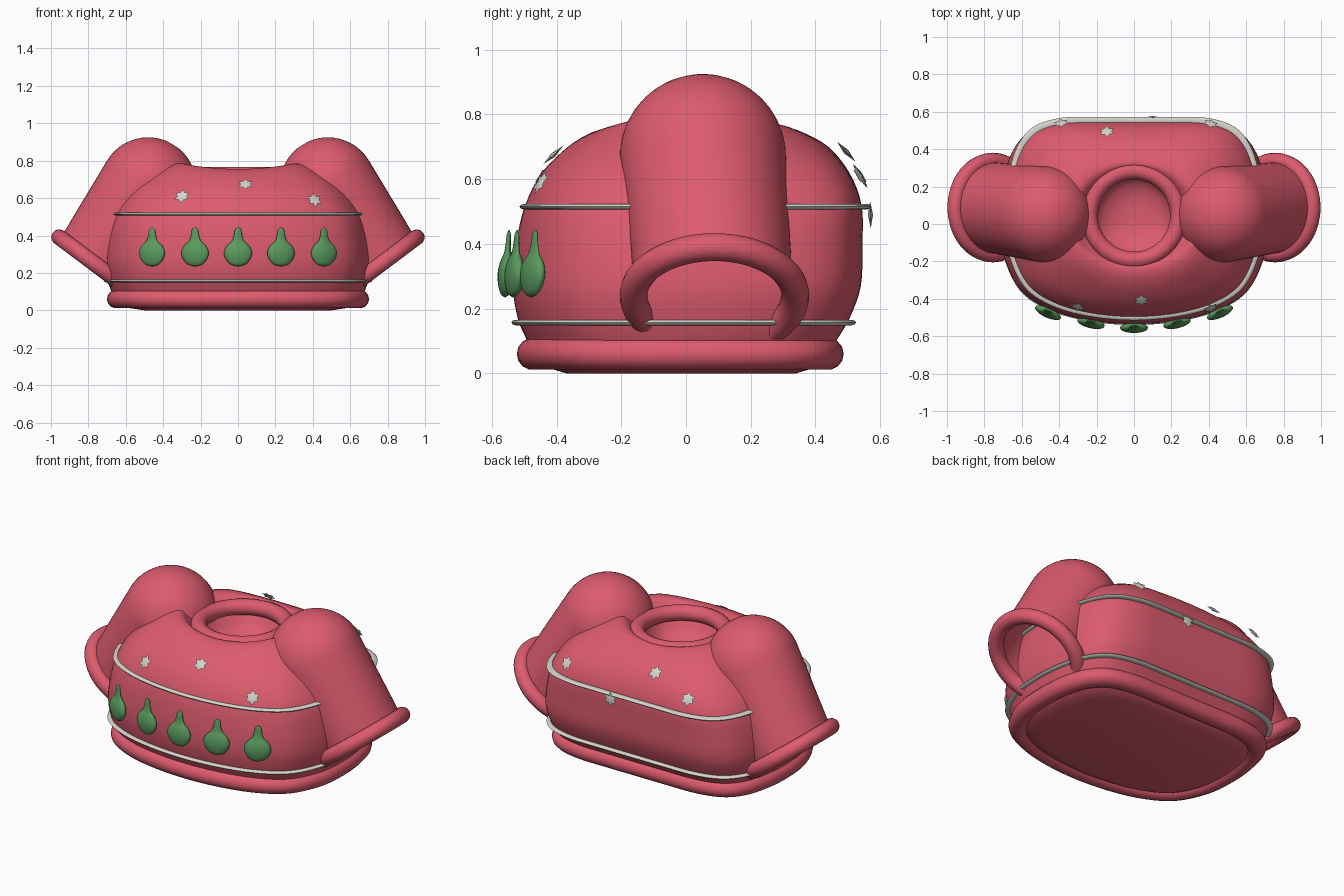
import bpy, bmesh, math
from mathutils import Vector, Matrix

if "Cube" in bpy.data.objects:
    bpy.data.objects.remove(bpy.data.objects["Cube"])


def material(name, rgb):
    m = bpy.data.materials.new(name)
    m.diffuse_color = (*rgb, 1)
    m.use_nodes = True
    m.node_tree.nodes["Principled BSDF"].inputs["Base Color"].default_value = m.diffuse_color
    return m


RED = material("knit red", (0.72, 0.105, 0.155))
GREEN = material("bulb green", (0.10, 0.32, 0.11))
SILVER = material("silver trim", (0.66, 0.66, 0.60))


def make(name, bm, mat, angle=40):
    bmesh.ops.recalc_face_normals(bm, faces=bm.faces)
    me = bpy.data.meshes.new(name)
    bm.to_mesh(me)
    bm.free()
    me.materials.append(mat)
    ob = bpy.data.objects.new(name, me)
    bpy.context.collection.objects.link(ob)
    bpy.ops.object.select_all(action='DESELECT')
    ob.select_set(True)
    bpy.context.view_layer.objects.active = ob
    bpy.ops.object.shade_smooth_by_angle(angle=math.radians(angle))
    return ob


def loft(name, rings, mat, caps=False, loop=False):
    """Skin a list of closed rings with equal point counts."""
    bm = bmesh.new()
    vs = [[bm.verts.new(p) for p in r] for r in rings]
    pairs = list(zip(vs, vs[1:])) + ([(vs[-1], vs[0])] if loop else [])
    for a, b in pairs:
        for i in range(len(a)):
            j = (i + 1) % len(a)
            bm.faces.new((a[i], a[j], b[j], b[i]))
    if caps:
        bm.faces.new(vs[0])
        bm.faces.new(vs[-1])
    return make(name, bm, mat)


def catmull(pts, steps, closed):
    n, out = len(pts), []
    for i in range(n if closed else n - 1):
        p = [Vector(pts[k % n] if closed else pts[min(max(k, 0), n - 1)])
             for k in (i - 1, i, i + 1, i + 2)]
        for s in range(steps):
            t = s / steps
            out.append(0.5 * (2 * p[1] + (p[2] - p[0]) * t
                       + (2 * p[0] - 5 * p[1] + 4 * p[2] - p[3]) * t * t
                       + (3 * p[1] - p[0] - 3 * p[2] + p[3]) * t ** 3))
    if not closed:
        out.append(Vector(pts[-1]))
    return out


# plan outline: flat back, rounded corners, bowed front (normalised)
half = [(0.28, 1), (0.57, 0.99), (0.79, 0.90), (0.92, 0.69), (0.985, 0.36), (1, 0),
        (0.97, -0.33), (0.85, -0.66), (0.64, -0.85), (0.35, -0.96)]
OUTLINE = catmull([(0, 1)] + half + [(0, -1)] + [(-x, y) for x, y in reversed(half)], 5, True)


def section(z, w, yf, yb, rnd=0.0, lift=0.0):
    ring = []
    for p in OUTLINE:
        q = p.lerp(p.normalized(), rnd)
        x = q.x * w
        ring.append((x, q.y * (yb if q.y > 0 else -yf), z + lift * min(1, abs(x) / 0.3) ** 2))
    return ring


# torso: z, half width, front, back, roundness, side lift
profile = [(0.11, 0.68, -0.495, 0.47, 0, 0), (0.17, 0.70, -0.52, 0.505, 0, 0),
           (0.27, 0.715, -0.535, 0.54, 0, 0), (0.40, 0.70, -0.525, 0.545, 0, 0),
           (0.52, 0.665, -0.497, 0.542, 0, 0), (0.62, 0.60, -0.445, 0.505, 0.1, 0),
           (0.70, 0.52, -0.365, 0.44, 0.3, 0), (0.745, 0.42, -0.29, 0.36, 0.6, 0.02),
           (0.755, 0.34, -0.235, 0.32, 0.9, 0.03), (0.735, 0.29, -0.21, 0.295, 1, 0.01)]
rings = [section(0, 0.50, -0.37, 0.34), section(0.012, 0.58, -0.41, 0.38),
         section(0.05, 0.65, -0.47, 0.44)]
rings += [section(*p) for p in catmull(profile, 4, False)]
# shallow bowl inside the neck
for z, r in ((0.70, 0.22), (0.65, 0.205), (0.61, 0.16), (0.59, 0.09), (0.585, 0.03)):
    rings.append(section(z, r, 0.045 - r, 0.045 + r, 1))
torso = loft("torso", rings, RED, caps=True)


def band(name, z, w, yf, yb, rh, rv, mat, n=14):
    """Horizontal tube following the plan outline."""
    rs = []
    for k in range(n):
        a = 2 * math.pi * k / n
        d = rh * math.cos(a)
        rs.append(section(z + rv * math.sin(a), w + d, yf - d, yb + d))
    return loft(name, rs, mat, loop=True)


band("bottom_hem", 0.06, 0.65, -0.473, 0.437, 0.05, 0.05, RED)
band("lower_trim", 0.157, 0.697, -0.52, 0.505, 0.02, 0.009, SILVER, 10)
band("upper_trim", 0.515, 0.668, -0.495, 0.553, 0.02, 0.009, SILVER, 10)


def circle(c, u, v, r, n=48):
    return [c + r * (math.cos(2 * math.pi * i / n) * u + math.sin(2 * math.pi * i / n) * v)
            for i in range(n)]


def torus(name, c, u, v, R, r, mat, n=14):
    w = u.cross(v)
    rs = [circle(c + w * r * math.sin(2 * math.pi * k / n), u, v,
                 R + r * math.cos(2 * math.pi * k / n), 64) for k in range(n)]
    return loft(name, rs, mat, loop=True)


X, Y, Z = Vector((1, 0, 0)), Vector((0, 1, 0)), Vector((0, 0, 1))
torus("neck_rim", Vector((0, 0.045, 0.722)), X, Y, 0.238, 0.045, RED)

# sleeves: domed shoulder, tapered arm, open end and rolled cuff
for side, label in ((1, "right"), (-1, "left")):
    S = Vector((side * 0.48, 0.052, 0.668))
    C = Vector((side * 0.755, 0.088, 0.24))
    d = Vector((side * 0.52, 0, -0.855)).normalized()
    u0 = Vector((side * 0.855, 0, 0.52)).normalized()
    u1 = Vector((side * 0.8, 0, 0.6))
    R0 = 0.257
    rs = []
    for k in range(1, 13):
        a = math.pi / 2 * k / 12
        rs.append(circle(S - d * R0 * math.cos(a), u0, Y, R0 * math.sin(a)))
    arm = [(t, u0.lerp(u1, t).normalized(), R0 + (0.243 - R0) * t) for t in (0.25, 0.5, 0.75, 1)]
    rs += [circle(S.lerp(C, t), u, Y, r) for t, u, r in arm]
    rs += [circle(S.lerp(C, t), u, Y, r - 0.025) for t, u, r in reversed(arm)]
    loft(label + "_sleeve", rs, RED, caps=True)
    torus(label + "_cuff", C, u1, Y, 0.25, 0.043, RED)

# hanging bulbs along the front
bulb = [(0.004, 0.235), (0.042, 0.247), (0.068, 0.278), (0.075, 0.312), (0.06, 0.345),
        (0.033, 0.37), (0.022, 0.40), (0.017, 0.43), (0.003, 0.443)]
bulb = catmull(bulb, 3, False)
for i, (x, y, turn) in enumerate(((-0.46, -0.472, -24), (-0.23, -0.528, -13), (0, -0.553, 0),
                                  (0.23, -0.528, 13), (0.46, -0.472, 24))):
    a = math.radians(turn)
    u, v = Vector((math.cos(a), math.sin(a), 0)), Vector((-math.sin(a), math.cos(a), 0))
    rs = [circle(Vector((x, y + (0.34 - z) * -0.06, z)), u, v * 0.36, r, 24) for r, z in bulb]
    loft(f"bulb_{i + 1}", rs, GREEN, caps=True)

# six-pointed stars lying on the upper torso
stars = [(-0.30, -0.445, 0.61), (0.04, -0.41, 0.675), (0.41, -0.45, 0.59),
         (-0.145, 0.495, 0.685), (-0.39, 0.54, 0.61), (0.41, 0.537, 0.61), (0.10, 0.57, 0.49)]
for i, p in enumerate(stars):
    p = Vector(p)
    _, _, nrm, _ = torso.closest_point_on_mesh(p)
    rot = nrm.to_track_quat('Z', 'Y').to_matrix().to_4x4()
    bm = bmesh.new()
    rim = [bm.verts.new(((0.042 if k % 2 == 0 else 0.026) * math.sin(k * math.pi / 6),
                         (0.042 if k % 2 == 0 else 0.026) * math.cos(k * math.pi / 6), 0))
           for k in range(12)]
    for h in (0.008, -0.008):
        tip = bm.verts.new((0, 0, h))
        for k in range(12):
            bm.faces.new((rim[k], rim[(k + 1) % 12], tip))
    bm.transform(Matrix.Translation(p) @ rot)
    make(f"star_{i + 1}", bm, SILVER)
